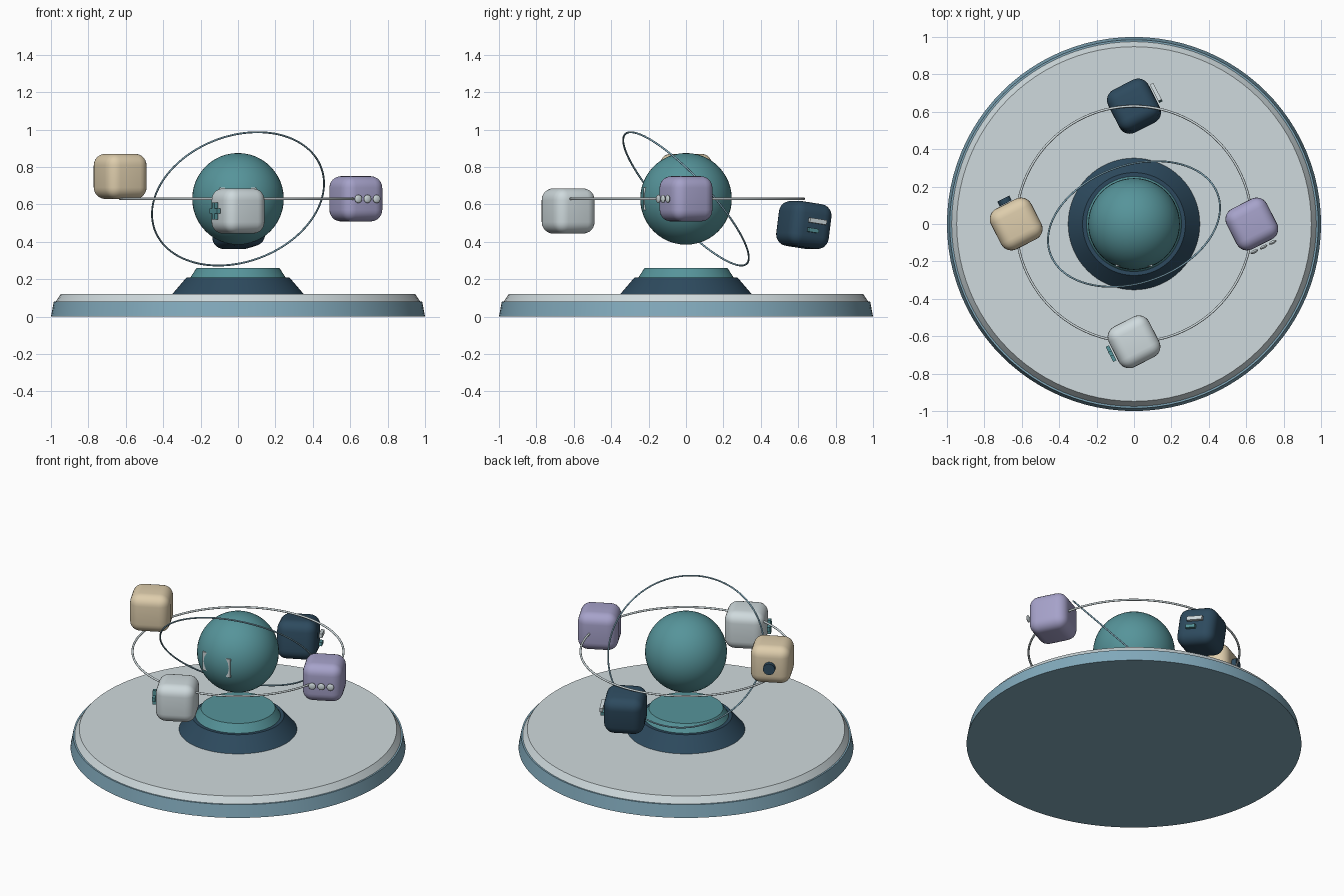
import bpy, bmesh, math
from mathutils import Matrix, Vector, Euler

if "Cube" in bpy.data.objects:
    bpy.data.objects.remove(bpy.data.objects["Cube"])


def material(name, r, g, b):
    lin = [((c / 255 + 0.055) / 1.055) ** 2.4 for c in (r, g, b)]
    m = bpy.data.materials.new(name)
    m.diffuse_color = (*lin, 1)
    m.use_nodes = True
    m.node_tree.nodes["Principled BSDF"].inputs["Base Color"].default_value = m.diffuse_color
    return m


WHITE = material("pale grey", 207, 218, 221)
BLUE = material("soft blue", 130, 170, 188)
NAVY = material("dark navy", 45, 74, 94)
TEAL = material("teal", 86, 148, 154)
PURPLE = material("lavender", 166, 162, 202)
TAN = material("sand", 222, 205, 172)


def finish(name, bm, mat, matrix=Matrix(), angle=30):
    bmesh.ops.recalc_face_normals(bm, faces=bm.faces)
    mesh = bpy.data.meshes.new(name)
    bm.to_mesh(mesh)
    bm.free()
    ob = bpy.data.objects.new(name, mesh)
    bpy.context.collection.objects.link(ob)
    mesh.materials.append(mat)
    ob.matrix_world = matrix
    bpy.ops.object.select_all(action='DESELECT')
    ob.select_set(True)
    bpy.context.view_layer.objects.active = ob
    bpy.ops.object.shade_smooth_by_angle(angle=math.radians(angle))
    return ob


def frustum(name, mat, r1, r2, z1, z2, sides=96):
    bm = bmesh.new()
    bmesh.ops.create_cone(bm, cap_ends=True, segments=sides, radius1=r1, radius2=r2,
                          depth=z2 - z1)
    return finish(name, bm, mat, Matrix.Translation((0, 0, (z1 + z2) / 2)))


def ball(name, mat, radius, matrix):
    bm = bmesh.new()
    bmesh.ops.create_uvsphere(bm, u_segments=48, v_segments=24, radius=radius)
    return finish(name, bm, mat, matrix, 60)


def box(name, mat, size, matrix, bevel=0, segments=4):
    bm = bmesh.new()
    bmesh.ops.create_cube(bm, size=1)
    bmesh.ops.scale(bm, vec=size, verts=bm.verts)
    if bevel:
        bmesh.ops.bevel(bm, geom=bm.edges[:], offset=bevel, segments=segments,
                        profile=0.5, affect='EDGES')
    return finish(name, bm, mat, matrix, 40)


def ring(name, mat, radius, tube, normal):
    bpy.ops.mesh.primitive_torus_add(major_segments=128, minor_segments=10,
                                     major_radius=radius, minor_radius=tube)
    ob = bpy.context.object
    ob.name = name
    ob.data.materials.append(mat)
    turn = Vector((0, 0, 1)).rotation_difference(Vector(normal)).to_matrix().to_4x4()
    ob.matrix_world = Matrix.Translation((0, 0, 0.63)) @ turn
    bpy.ops.object.shade_smooth_by_angle(angle=math.radians(60))


# Round base and pedestal
frustum("base_disc", BLUE, 1.0, 0.985, 0, 0.08)
frustum("base_top", WHITE, 0.975, 0.948, 0.08, 0.12)
frustum("pedestal_lower", NAVY, 0.352, 0.275, 0.12, 0.21)
frustum("pedestal_upper", TEAL, 0.254, 0.222, 0.21, 0.26)

# Central globe with a mostly sunken plate at the front
ball("globe", TEAL, 0.245, Matrix.Translation((0, 0, 0.63)))
box("globe_plate", WHITE, (0.2, 0.03, 0.12), Matrix.Translation((0, -0.212, 0.63)))

# Orbit rings
ring("level_orbit", WHITE, 0.63, 0.0065, (0, 0, 1))
ring("tilted_orbit", BLUE, 0.475, 0.005, (-0.25, 0.706, 0.66))


# Rounded cubes on the level orbit; each front is local -y
def orbit_cube(name, mat, angle, z, roll=0):
    a = math.radians(angle)
    place = (Matrix.Translation((0.63 * math.cos(a), 0.63 * math.sin(a), z))
             @ Euler((0, math.radians(roll), a + math.radians(27))).to_matrix().to_4x4())
    box(name, mat, (0.242, 0.242, 0.242), place, 0.062, 6)
    return lambda x, zz: place @ Matrix.Translation((x, -0.138, zz))


# Lavender cube with three dots
at = orbit_cube("lavender_cube", PURPLE, 0, 0.63)
for i in (-1, 0, 1):
    ball(f"dot_{i + 2}", WHITE, 0.022, at(i * 0.055, 0) @ Matrix.Diagonal((1, 0.4, 1, 1)))

# Navy cube with two bars
at = orbit_cube("navy_cube", NAVY, 90, 0.49, 8)
box("long_bar", WHITE, (0.1, 0.02, 0.025), at(0.01, 0.022))
box("short_bar", TEAL, (0.06, 0.02, 0.022), at(-0.01, -0.03))

# Sand cube with a round button
at = orbit_cube("sand_cube", TAN, 180, 0.75)
bm = bmesh.new()
bmesh.ops.create_cone(bm, cap_ends=True, segments=32, radius1=0.036, radius2=0.036, depth=0.028)
finish("round_button", bm, NAVY, at(0, 0) @ Matrix.Rotation(math.pi / 2, 4, 'X'))

# Pale cube with a plus sign
at = orbit_cube("pale_cube", WHITE, -90, 0.565)
box("plus_upright", TEAL, (0.026, 0.02, 0.09), at(0, 0))
box("plus_bar", TEAL, (0.09, 0.019, 0.026), at(0, 0))
